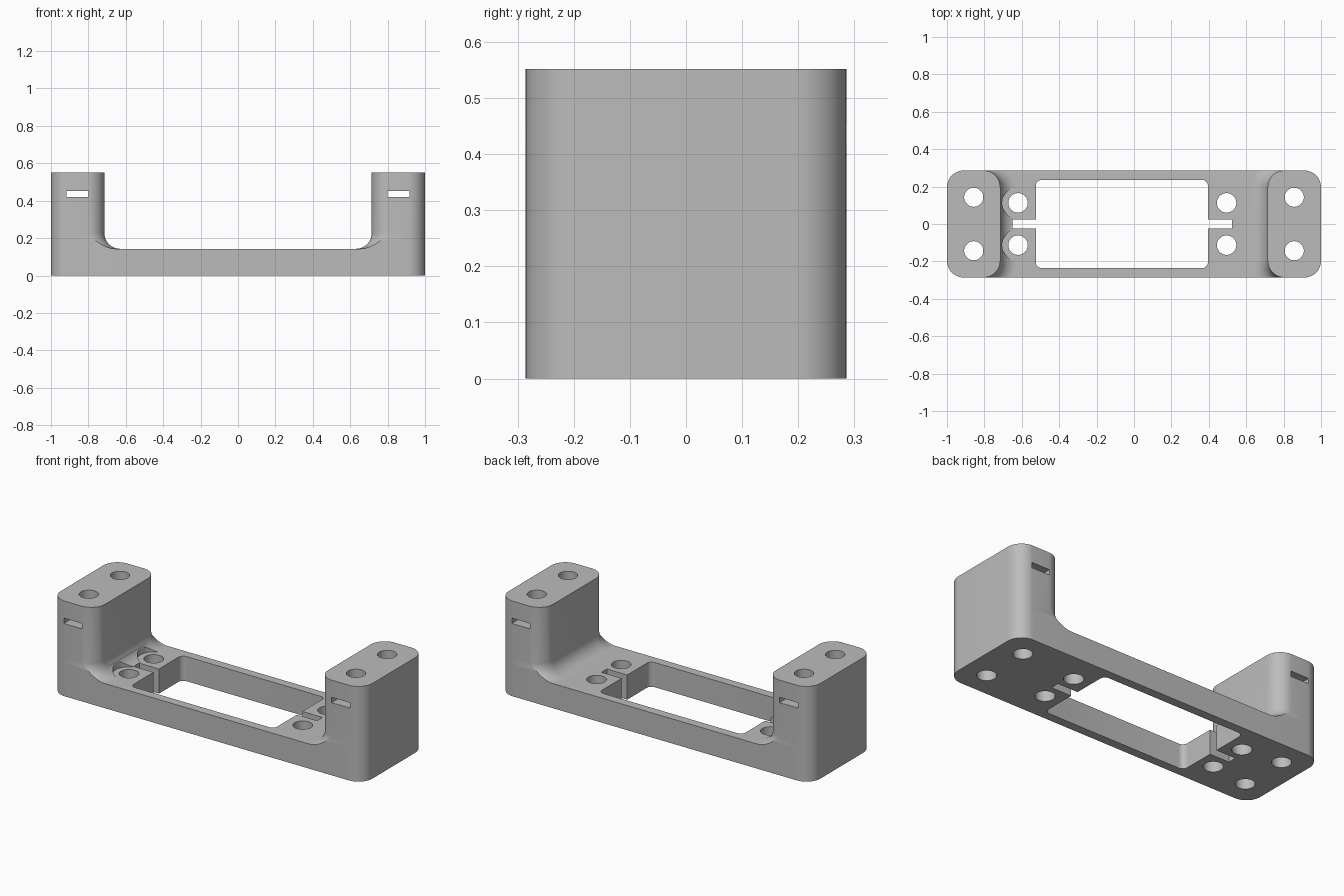
import bpy, bmesh, math

if "Cube" in bpy.data.objects:
    bpy.data.objects.remove(bpy.data.objects["Cube"], do_unlink=True)

HALF_Y, TOP, BASE = 0.286, 0.552, 0.143
R = 0.09          # vertical corner radius
FILLET = 0.085    # radius between post and base
INNER = 0.715     # inner face of the posts
SEG = 12

grey = bpy.data.materials.new("plain grey")
grey.use_nodes = True
grey.diffuse_color = (0.5, 0.5, 0.5, 1)
grey.node_tree.nodes["Principled BSDF"].inputs["Base Color"].default_value = (0.5, 0.5, 0.5, 1)

quarter = [math.pi / 2 * i / SEG for i in range(SEG + 1)]
cy = HALF_Y - R

# y stations across the inner face, bunched along the rounded corners
half = [cy + R * math.sin(a) for a in quarter]
stations = [-y for y in reversed(half)] + half

# heights and flare of the post, top to bottom
levels = [(TOP, 0)]
levels += [(BASE + FILLET * (1 - math.sin(a)), FILLET * (1 - math.cos(a))) for a in quarter]
levels += [(0, FILLET)]


def outline(flare):
    """Inner edge points followed by the rounded outer corners."""
    pts = []
    for y in stations:
        over = max(abs(y) - cy, 0)
        reach = math.sqrt(max((R + flare) ** 2 - over ** 2, 0))
        pts.append((INNER + R - reach, y))
    pts += [(1 - R + R * math.sin(a), cy + R * math.cos(a)) for a in quarter]
    pts += [(1 - R + R * math.cos(a), -cy - R * math.sin(a)) for a in quarter]
    return pts


# Body: two flared posts joined by a flat bridge
bm = bmesh.new()
posts = []
n = len(stations)
for side in (-1, 1):
    rings = [[bm.verts.new((side * x, y, z)) for x, y in outline(f)] for z, f in levels]
    count = len(rings[0])
    bm.faces.new(rings[0])
    bm.faces.new(rings[-1])
    for k in range(len(rings) - 1):
        below_bridge = k == len(rings) - 2
        for i in range(count):
            if below_bridge and i < n - 1:
                continue
            j = (i + 1) % count
            bm.faces.new((rings[k][i], rings[k][j], rings[k + 1][j], rings[k + 1][i]))
    posts.append(rings)
left, right = posts
for level in (-2, -1):
    for i in range(n - 1):
        bm.faces.new((left[level][i], left[level][i + 1], right[level][i + 1], right[level][i]))
for i in (0, n - 1):
    bm.faces.new((left[-2][i], right[-2][i], right[-1][i], left[-1][i]))
bmesh.ops.recalc_face_normals(bm, faces=bm.faces)
mesh = bpy.data.meshes.new("mounting_bracket")
bm.to_mesh(mesh)
bm.free()
mesh.materials.append(grey)
body = bpy.data.objects.new("mounting_bracket", mesh)
bpy.context.collection.objects.link(body)

cutters = []


def finish_cutter(obj, name):
    obj.name = name
    obj.hide_render = True
    obj.data.materials.append(grey)
    cutters.append(obj)
    mod = body.modifiers.new(name, "BOOLEAN")
    mod.operation, mod.solver, mod.object = "DIFFERENCE", "EXACT", obj


def cut_box(name, x, y, z, corner=0):
    lows, highs = zip(x, y, z)
    b = bmesh.new()
    bmesh.ops.create_cube(b, size=1)
    for v in b.verts:
        v.co = [(lo + hi) / 2 + c * (hi - lo) for lo, hi, c in zip(lows, highs, v.co)]
    if corner:
        upright = [e for e in b.edges if abs(e.verts[0].co.z - e.verts[1].co.z) > 0.1]
        bmesh.ops.bevel(b, geom=upright, offset=corner, segments=6, profile=0.5, affect="EDGES")
    m = bpy.data.meshes.new(name)
    b.to_mesh(m)
    b.free()
    obj = bpy.data.objects.new(name, m)
    bpy.context.collection.objects.link(obj)
    finish_cutter(obj, name)


def cut_hole(name, x, y, radius, low, high):
    bpy.ops.mesh.primitive_cylinder_add(vertices=40, radius=radius, depth=high - low,
                                        location=(x, y, (low + high) / 2))
    finish_cutter(bpy.context.object, name)


# Central window and the narrow cable slot at both of its ends
cut_box("window_cutter", (-0.525, 0.395), (-0.235, 0.235), (-0.1, 0.4), 0.03)
cut_box("cable_slot_cutter", (-0.65, 0.525), (-0.025, 0.025), (-0.1, 0.4))

for s in (-1, 1):
    # Screw holes through the base, with head clearance cut into one fillet
    cut_hole("base_hole_cutter", -0.62, s * 0.113, 0.052, -0.1, 0.4)
    cut_hole("base_hole_cutter", 0.495, s * 0.113, 0.052, -0.1, 0.4)
    cut_hole("head_clearance_cutter", -0.62, s * 0.113, 0.085, BASE + 0.0005, 0.4)
    # Tall holes through the posts
    for t in (-1, 1):
        cut_hole("post_hole_cutter", s * 0.857, t * 0.143, 0.051, -0.1, 0.7)
    # Thin tie slot across each post
    cut_box("tie_slot_cutter", sorted((s * 0.8, s * 0.917)), (-0.4, 0.4), (0.421, 0.452))

# Bake the cuts and shade
bpy.context.view_layer.update()
graph = bpy.context.evaluated_depsgraph_get()
baked = bpy.data.meshes.new_from_object(body.evaluated_get(graph))
body.modifiers.clear()
body.data = baked
for obj in cutters:
    bpy.data.objects.remove(obj, do_unlink=True)
bpy.ops.object.select_all(action="DESELECT")
body.select_set(True)
bpy.context.view_layer.objects.active = body
bpy.ops.object.shade_smooth_by_angle(angle=math.radians(30))
